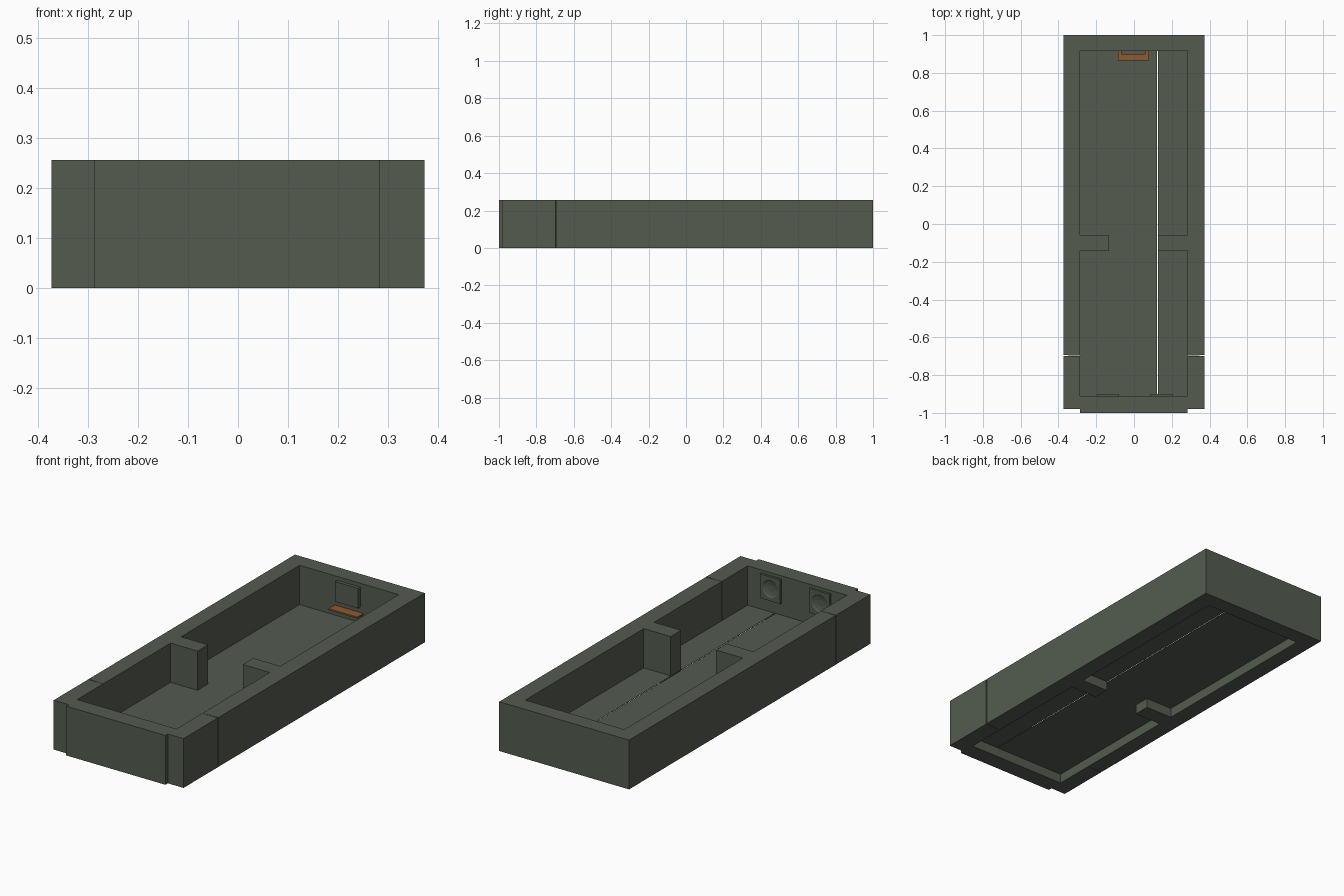
import bpy, bmesh, math

if "Cube" in bpy.data.objects:
    bpy.data.objects.remove(bpy.data.objects["Cube"])

H = 0.256                      # wall height
XL, XR = -0.287, 0.283         # inner wall faces
OX = 0.373                     # outer half width
FLOOR = 0.052


def material(name, rgb):
    m = bpy.data.materials.new(name)
    m.diffuse_color = (*rgb, 1)
    m.use_nodes = True
    m.node_tree.nodes["Principled BSDF"].inputs["Base Color"].default_value = m.diffuse_color
    return m


GREEN = material("dull green", (0.087, 0.105, 0.078))
ORANGE = material("burnt orange", (0.27, 0.10, 0.03))


def finish(name, bm, mat):
    bmesh.ops.recalc_face_normals(bm, faces=bm.faces)
    me = bpy.data.meshes.new(name)
    bm.to_mesh(me)
    bm.free()
    me.materials.append(mat)
    ob = bpy.data.objects.new(name, me)
    bpy.context.collection.objects.link(ob)
    return ob


def prism(name, outline, z0, z1, mat=GREEN):
    """Extrude a plan outline from z0 to z1."""
    bm = bmesh.new()
    face = bm.faces.new([bm.verts.new((x, y, z0)) for x, y in outline])
    ext = bmesh.ops.extrude_face_region(bm, geom=[face])
    for v in ext["geom"]:
        if isinstance(v, bmesh.types.BMVert):
            v.co.z = z1
    return finish(name, bm, mat)


def box(name, x0, x1, y0, y1, z0, z1, mat=GREEN):
    return prism(name, [(x0, y0), (x1, y0), (x1, y1), (x0, y1)], z0, z1, mat)


# Main U-shaped wall with the two partition stubs
prism("main_walls", [
    (-OX, -0.694), (-OX, 1.0), (OX, 1.0), (OX, -0.694),
    (XR, -0.697), (XR, -0.143), (0.128, -0.143), (0.128, -0.057), (XR, -0.057),
    (XR, 0.915), (XL, 0.915),
    (XL, -0.057), (-0.132, -0.057), (-0.132, -0.143), (XL, -0.143), (XL, -0.697),
], 0, H)

# Front corner walls, separated from the main wall by a fine joint
box("front_wall_left", -OX, XL, -0.98, -0.698, 0, H)
box("front_wall_right", XR, OX, -0.98, -0.698, 0, H)
box("front_wall", XL, XR, -1.0, -0.91, 0, H)

# Floor in two sheets with a fine joint
box("floor_main", XL, 0.122, -0.91, 0.915, FLOOR - 0.002, FLOOR)
box("floor_side", 0.126, XR, -0.91, 0.915, FLOOR - 0.002, FLOOR)

# Back wall panel and the shelf under it
box("wall_panel", -0.07, 0.062, 0.897, 0.915, 0.132, 0.236)
box("shelf", -0.085, 0.08, 0.865, 0.915, 0.096, 0.104, ORANGE)


def dish_panel(name, cx, cz=0.177, w=0.058, h=0.063, y0=-0.91, y1=-0.899):
    """Thin square plate whose face has a round, shallow dish."""
    n = 32
    bm = bmesh.new()

    def ring(y, point):
        out = []
        for i in range(n):
            a = 2 * math.pi * i / n + math.pi / 4
            px, pz = point(math.cos(a), math.sin(a))
            out.append(bm.verts.new((cx + px, y, cz + pz)))
        return out

    def square(c, s):
        k = max(abs(c), abs(s))
        return w * c / k, h * s / k

    def circle(r):
        return lambda c, s: (r * c, r * s)

    rings = [ring(y0, square), ring(y1, square), ring(y1, circle(0.046)),
             ring(y1 - 0.005, circle(0.038)), ring(y1 - 0.009, circle(0.018))]
    for a, b in zip(rings, rings[1:]):
        for i in range(n):
            j = (i + 1) % n
            bm.faces.new((a[i], a[j], b[j], b[i]))
    bm.faces.new(rings[-1])
    bm.faces.new(rings[0])
    return finish(name, bm, GREEN)


# Two dished plates on the inside of the front wall
dish_panel("dish_plate_left", -0.137)
dish_panel("dish_plate_right", 0.146)
